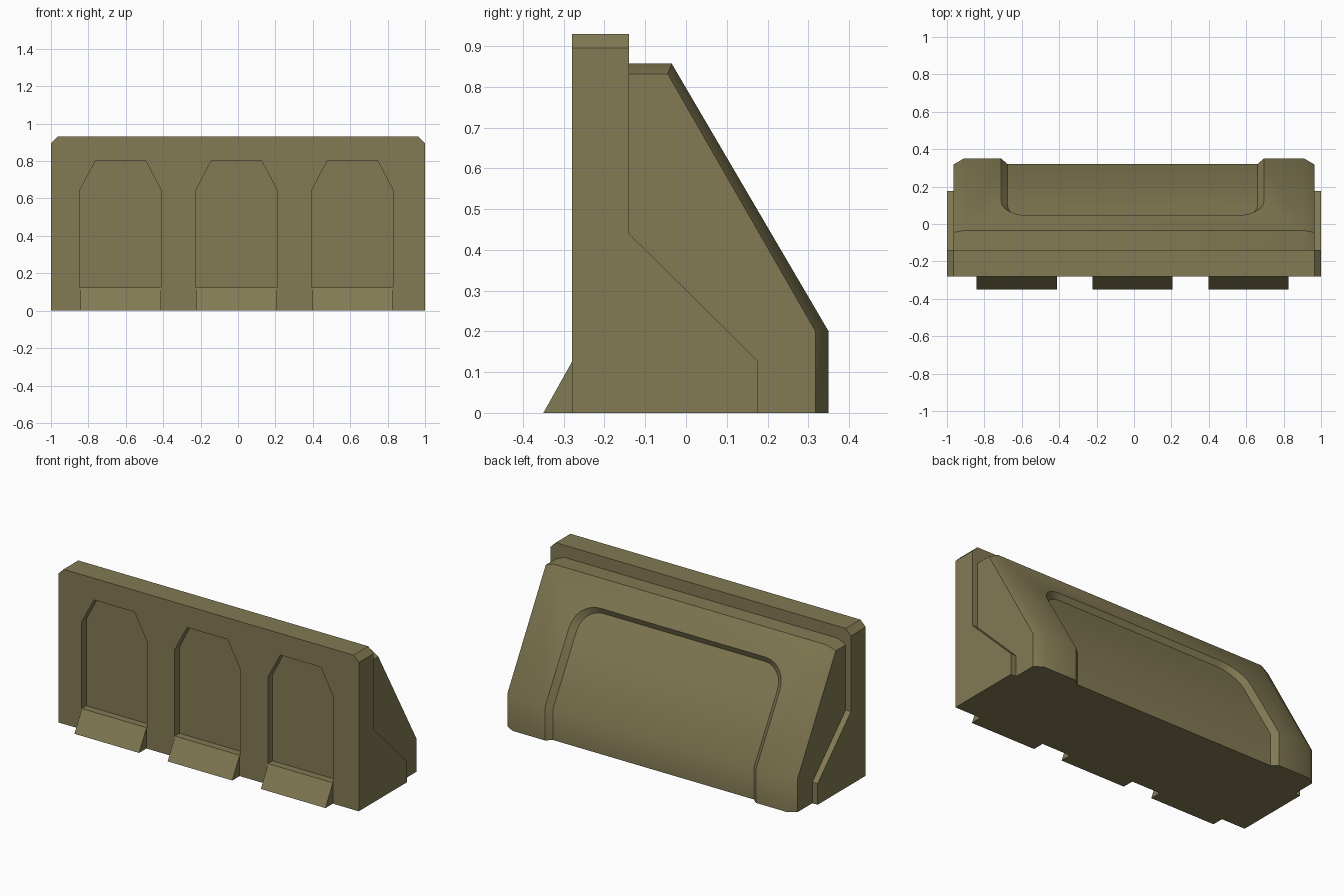
import bpy, bmesh, math

if "Cube" in bpy.data.objects:
    bpy.data.objects.remove(bpy.data.objects["Cube"])

olive = bpy.data.materials.new("olive")
olive.diffuse_color = (0.225, 0.195, 0.088, 1)
olive.use_nodes = True
olive.node_tree.nodes["Principled BSDF"].inputs["Base Color"].default_value = olive.diffuse_color
OFF = -0.008                      # panels and recess sit slightly off centre
PANELS = [OFF - 0.62, OFF, OFF + 0.62]


def finish(name, bm):
    bmesh.ops.remove_doubles(bm, verts=bm.verts, dist=1e-5)
    bmesh.ops.recalc_face_normals(bm, faces=bm.faces)
    me = bpy.data.meshes.new(name)
    bm.to_mesh(me)
    bm.free()
    me.materials.append(olive)
    ob = bpy.data.objects.new(name, me)
    bpy.context.collection.objects.link(ob)
    return ob


def prism(bm, a, b):
    """Solid between two matching outlines."""
    va, vb = [bm.verts.new(p) for p in a], [bm.verts.new(p) for p in b]
    bm.faces.new(va)
    bm.faces.new(vb)
    n = len(va)
    for i in range(n):
        j = (i + 1) % n
        bm.faces.new((va[i], va[j], vb[j], vb[i]))


def extrude_x(bm, prof, x0, x1):
    prism(bm, [(x0, y, z) for y, z in prof], [(x1, y, z) for y, z in prof])


# Front wall with stepped full-width side profile and clipped top corners
bm = bmesh.new()
extrude_x(bm, [(-0.28, 0), (-0.28, 0.93), (-0.14, 0.93), (-0.14, 0.44),
               (0.177, 0.127), (0.177, 0)], -1, 1)
bm.edges.ensure_lookup_table()
corners = [e for e in bm.edges if all(v.co.z > 0.9 for v in e.verts)
           and abs(e.verts[0].co.x - e.verts[1].co.x) < 0.01]
bmesh.ops.bevel(bm, geom=corners, offset=0.035, segments=1, affect='EDGES')
wall = finish("front_wall", bm)

# Cutter for the three clipped-top panels
bm = bmesh.new()
for c in PANELS:
    o = [(-0.217, 0.125), (0.217, 0.125), (0.217, 0.645), (0.135, 0.80),
         (-0.135, 0.80), (-0.217, 0.645)]
    prism(bm, [(c + x, -0.4, z) for x, z in o], [(c + x, -0.235, z) for x, z in o])
cutter = finish("panel_cutter", bm)
cutter.hide_render = True
cutter.hide_viewport = True
mod = wall.modifiers.new("panels", 'BOOLEAN')
mod.operation = 'DIFFERENCE'
mod.solver = 'EXACT'
mod.object = cutter

# Sloped feet under the panels
bm = bmesh.new()
for c in PANELS:
    extrude_x(bm, [(-0.35, 0), (-0.28, 0.125), (-0.28, 0)], c - 0.215, c + 0.215)
finish("front_feet", bm)

# Rear buttress: chamfered ends and a rounded recess wrapping the slope
bm = bmesh.new()
SY, SZ = 0.5056, 0.8628           # slope direction (up is -y, +z)
main = [(-0.14, 0.857), (-0.035, 0.857), (0.35, 0.2), (0.35, 0)]
side = [(-0.14, 0.832), (-0.045, 0.832), (0.318, 0.2), (0.318, 0)]


def row(prof, x):
    return [bm.verts.new((x, y, z)) for y, z in prof]


M = {s: row(main, s * 0.91) for s in (1, -1)}
S = {s: row(side, s * 0.965) for s in (1, -1)}
base = {s: bm.verts.new((s * 0.965, -0.14, 0)) for s in (1, -1)}


def recess_outline(w, top, r, y, zk):
    """Right bottom, right kink, arch over the top, left kink, left bottom."""
    half = [(w - r + r * math.cos(a), top - r + r * math.sin(a))
            for a in [math.pi / 2 * i / 6 for i in range(7)]]
    pts = [(w, 0)] + half + [(-x, t) for x, t in reversed(half)] + [(-w, 0)]
    vs = [bm.verts.new((OFF + x, y - SY * t, zk + SZ * t)) for x, t in pts]
    return [bm.verts.new((OFF + w, y, 0))] + vs + [bm.verts.new((OFF - w, y, 0))]


outer = recess_outline(0.702, 0.603, 0.15, 0.35, 0.2)
inner = recess_outline(0.668, 0.572, 0.13, 0.32, 0.192)
for i in range(len(outer) - 1):
    bm.faces.new((outer[i], outer[i + 1], inner[i + 1], inner[i]))
bm.faces.new(inner[1:-1])
bm.faces.new((inner[0], inner[1], inner[-2], inner[-1]))

bm.faces.new((M[1][0], M[1][1], M[-1][1], M[-1][0]))
bm.faces.new([M[1][1], M[1][2]] + outer[1:-1] + [M[-1][2], M[-1][1]])
for s, k, b in ((1, outer[1], outer[0]), (-1, outer[-2], outer[-1])):
    bm.faces.new((M[s][2], M[s][3], b, k))
    for i in range(3):
        bm.faces.new((M[s][i], M[s][i + 1], S[s][i + 1], S[s][i]))
    bm.faces.new(S[s] + [base[s]])
bm.faces.new([base[1], S[1][3], M[1][3], outer[0], inner[0], inner[-1],
              outer[-1], M[-1][3], S[-1][3], base[-1]])
bm.faces.new((base[1], S[1][0], M[1][0], M[-1][0], S[-1][0], base[-1]))
rear = finish("rear_buttress", bm)

# Soft shading across the shallow chamfers only
bpy.ops.object.select_all(action='DESELECT')
rear.select_set(True)
bpy.context.view_layer.objects.active = rear
bpy.ops.object.shade_smooth_by_angle(angle=math.radians(35))
